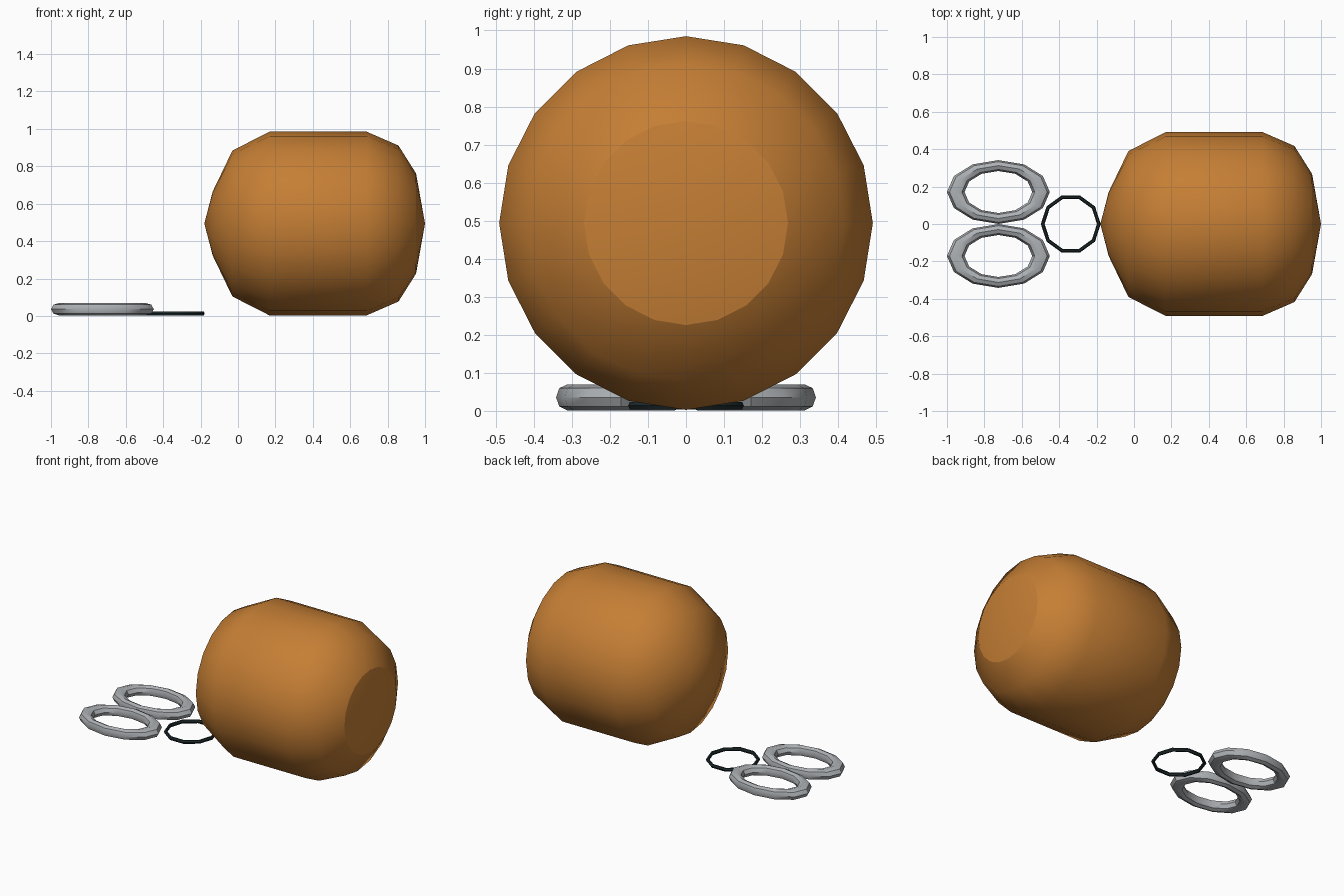
import bpy, math

if "Cube" in bpy.data.objects:
    bpy.data.objects.remove(bpy.data.objects["Cube"])


def material(name, rgb):
    m = bpy.data.materials.new(name)
    m.diffuse_color = (*rgb, 1)
    m.use_nodes = True
    m.node_tree.nodes["Principled BSDF"].inputs["Base Color"].default_value = m.diffuse_color
    return m


ORANGE = material("burnt orange", (0.56, 0.21, 0.035))
STEEL = material("light steel", (0.42, 0.44, 0.46))
BLACK = material("dark rubber", (0.012, 0.022, 0.024))


def make(name, verts, faces, mat, angle):
    me = bpy.data.meshes.new(name)
    me.from_pydata(verts, [], faces)
    me.materials.append(mat)
    ob = bpy.data.objects.new(name, me)
    bpy.context.collection.objects.link(ob)
    bpy.ops.object.select_all(action='DESELECT')
    ob.select_set(True)
    bpy.context.view_layer.objects.active = ob
    bpy.ops.object.shade_smooth_by_angle(angle=math.radians(angle))
    return ob


def lathe_x(name, profile, zc, sides, mat):
    """Revolve (x, radius) points about the x axis; radius 0 is a pole."""
    verts, rings, faces = [], [], []
    for x, r in profile:
        n = 1 if r == 0 else sides
        rings.append([len(verts) + i for i in range(n)])
        for i in range(n):
            a = math.tau * i / sides
            verts.append((x, r * math.cos(a), zc + r * math.sin(a)))
    for a, b in zip(rings, rings[1:]):
        for i in range(sides):
            j = (i + 1) % sides
            if len(a) == 1:
                faces.append((a[0], b[j], b[i]))
            elif len(b) == 1:
                faces.append((a[i], a[j], b[0]))
            else:
                faces.append((a[i], a[j], b[j], b[i]))
    return make(name, verts, faces, mat, 45)


def ring(name, centre, major, minor, height, squash, sides, tube, mat, angle):
    """Oval torus lying flat, squashed along y."""
    verts, faces = [], []
    for i in range(sides):
        a = math.tau * i / sides
        for k in range(tube):
            t = math.tau * k / tube
            r = major + minor * math.cos(t)
            verts.append((centre[0] + r * math.cos(a),
                          centre[1] + r * math.sin(a) * squash,
                          centre[2] + height * math.sin(t)))
            p, q = (i + 1) % sides, (k + 1) % tube
            faces.append((i * tube + k, p * tube + k, p * tube + q, i * tube + q))
    return make(name, verts, faces, mat, angle)


# Barrel body with rounded ends, and its separate shallow end cap
lathe_x("body", [(-0.18, 0), (-0.135, 0.172), (-0.03, 0.39), (0.168, 0.491),
                 (0.688, 0.491), (0.858, 0.417), (0.952, 0.268)], 0.494, 20, ORANGE)
lathe_x("end_cap", [(0.952, 0.268), (1.0, 0)], 0.494, 20, ORANGE)

# Pair of oval metal rings
for side, label in ((1, "back"), (-1, "front")):
    ring(label + "_oval_ring", (-0.725, 0.171 * side, 0.036), 0.228, 0.047, 0.034,
         0.62, 12, 8, STEEL, 40)

# Thin dark connecting ring
ring("connecting_ring", (-0.338, 0, 0.014), 0.15, 0.01, 0.012, 1, 10, 6, BLACK, 40)
